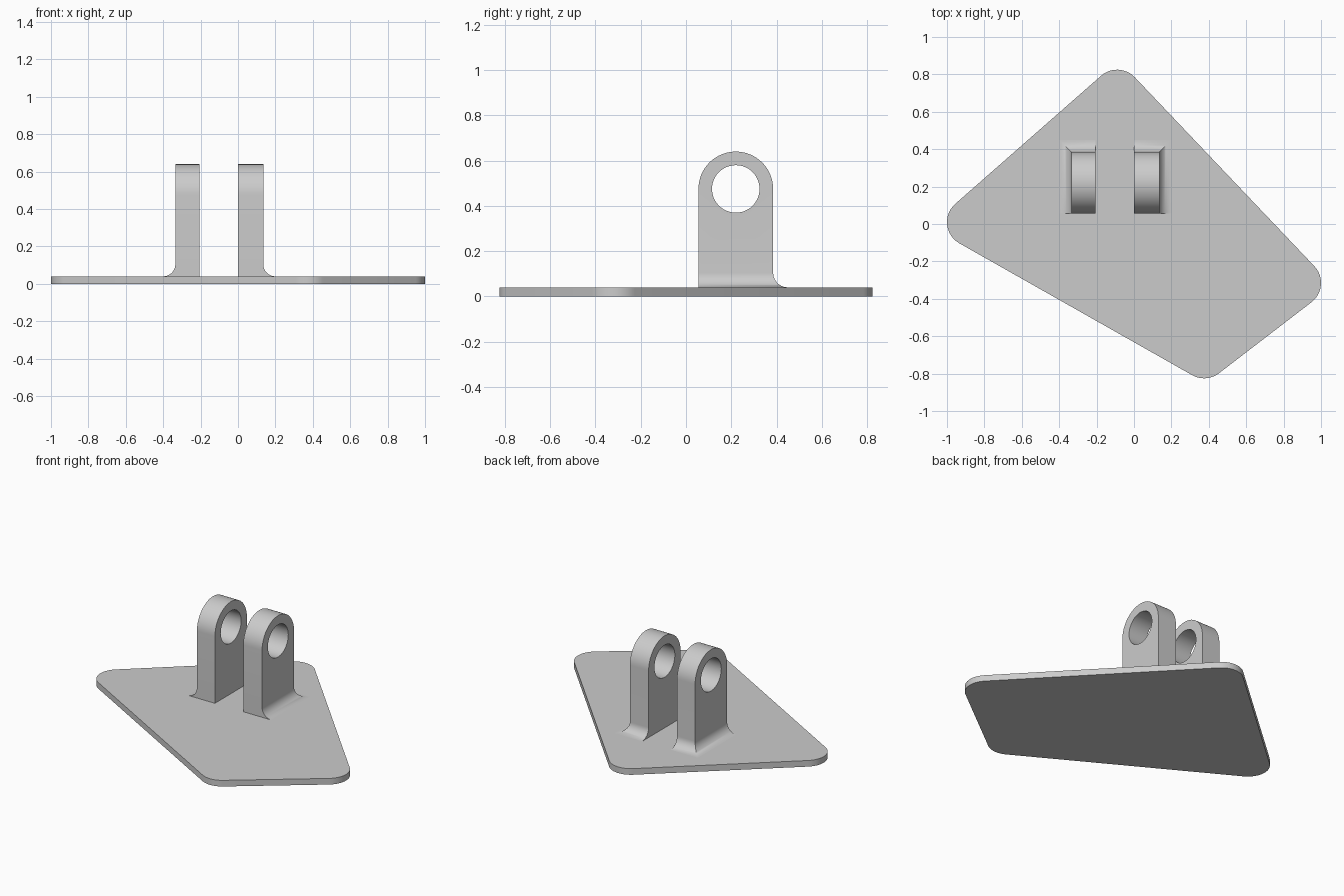
import bpy, bmesh
from math import cos, sin, pi, radians
from mathutils import Vector

cube = bpy.data.objects.get("Cube")
if cube:
    bpy.data.objects.remove(cube, do_unlink=True)

# Single grey material
grey = bpy.data.materials.new("plain grey")
grey.use_nodes = True
colour = (0.6, 0.6, 0.6, 1)
grey.diffuse_color = colour
grey.node_tree.nodes["Principled BSDF"].inputs["Base Color"].default_value = colour

PLATE_TOP = 0.04
FILLET = 0.065
Y_FRONT, Y_BACK = 0.055, 0.385
Y_MID, Z_EYE = 0.22, 0.475
R_OUT, R_HOLE = 0.165, 0.105


def finish(bm, name):
    bmesh.ops.remove_doubles(bm, verts=bm.verts, dist=1e-4)
    bmesh.ops.recalc_face_normals(bm, faces=bm.faces)
    mesh = bpy.data.meshes.new(name)
    bm.to_mesh(mesh)
    bm.free()
    mesh.materials.append(grey)
    ob = bpy.data.objects.new(name, mesh)
    bpy.context.collection.objects.link(ob)
    bpy.ops.object.select_all(action='DESELECT')
    ob.select_set(True)
    bpy.context.view_layer.objects.active = ob
    bpy.ops.object.shade_smooth_by_angle(angle=radians(35))


def loop_edges(bm, points):
    verts = [bm.verts.new(p) for p in points]
    return [bm.edges.new((v, verts[i - 1])) for i, v in enumerate(verts)]


def make_plate(centres, radius, steps=12):
    """Four-cornered slab with round corners; centres run anticlockwise."""
    bm = bmesh.new()
    verts = []
    pts = [Vector(c) for c in centres]
    for i, c in enumerate(pts):
        d_in = (c - pts[i - 1]).normalized()
        d_out = (pts[(i + 1) % len(pts)] - c).normalized()
        n0 = Vector((d_in.y, -d_in.x))
        n1 = Vector((d_out.y, -d_out.x))
        for s in range(steps + 1):
            p = c + n0.slerp(n1, s / steps) * radius
            verts.append(bm.verts.new((p.x, p.y, 0)))
    face = bm.faces.new(verts)
    ext = bmesh.ops.extrude_face_region(bm, geom=[face], use_keep_orig=True)
    top = [g for g in ext["geom"] if isinstance(g, bmesh.types.BMVert)]
    bmesh.ops.translate(bm, verts=top, vec=(0, 0, PLATE_TOP))
    finish(bm, "base_plate")


def make_lug(name, x_in, x_out, steps=10):
    """Upright eye with a concave fillet on its outer and back sides."""
    bm = bmesh.new()
    base = PLATE_TOP + FILLET
    # Side profile with the pin hole
    arc = [(x_in, Y_MID + R_OUT * cos(pi * i / 32), Z_EYE + R_OUT * sin(pi * i / 32))
           for i in range(33)]
    hole = [(x_in, Y_MID + R_HOLE * cos(pi * i / 24), Z_EYE + R_HOLE * sin(pi * i / 24))
            for i in range(48)]
    edges = loop_edges(bm, [(x_in, Y_BACK, base)] + arc + [(x_in, Y_FRONT, base)])
    edges += loop_edges(bm, hole)
    bmesh.ops.triangle_fill(bm, edges=edges, use_beauty=True)
    ext = bmesh.ops.extrude_face_region(bm, geom=bm.faces[:], use_keep_orig=True)
    moved = [g for g in ext["geom"] if isinstance(g, bmesh.types.BMVert)]
    bmesh.ops.translate(bm, verts=moved, vec=(x_out - x_in, 0, 0))
    under = [f for f in bm.faces if all(abs(v.co.z - base) < 1e-4 for v in f.verts)]
    bmesh.ops.delete(bm, geom=under, context='FACES_ONLY')

    # Flared foot, sunk slightly into the plate
    side = 1 if x_out > x_in else -1
    levels = [(FILLET * (1 - cos(pi / 2 * i / steps)),
               base - FILLET * sin(pi / 2 * i / steps)) for i in range(steps + 1)]
    levels.append((FILLET, PLATE_TOP / 2))
    rings = []
    for d, z in levels:
        xo, yb = x_out + side * d, Y_BACK + d
        rings.append([bm.verts.new(p) for p in (
            (x_in, Y_FRONT, z), (xo, Y_FRONT, z), (xo, yb, z), (x_in, yb, z))])
    for a, b in zip(rings, rings[1:]):
        for i in range(4):
            bm.faces.new((a[i - 1], a[i], b[i], b[i - 1]))
    bm.faces.new(rings[-1])
    finish(bm, name)


make_plate([(-0.87, 0.01), (0.375, -0.695), (0.87, -0.315), (-0.09, 0.695)], 0.13)
make_lug("right_lug", -0.205, -0.335)
make_lug("left_lug", 0.0, 0.135)
